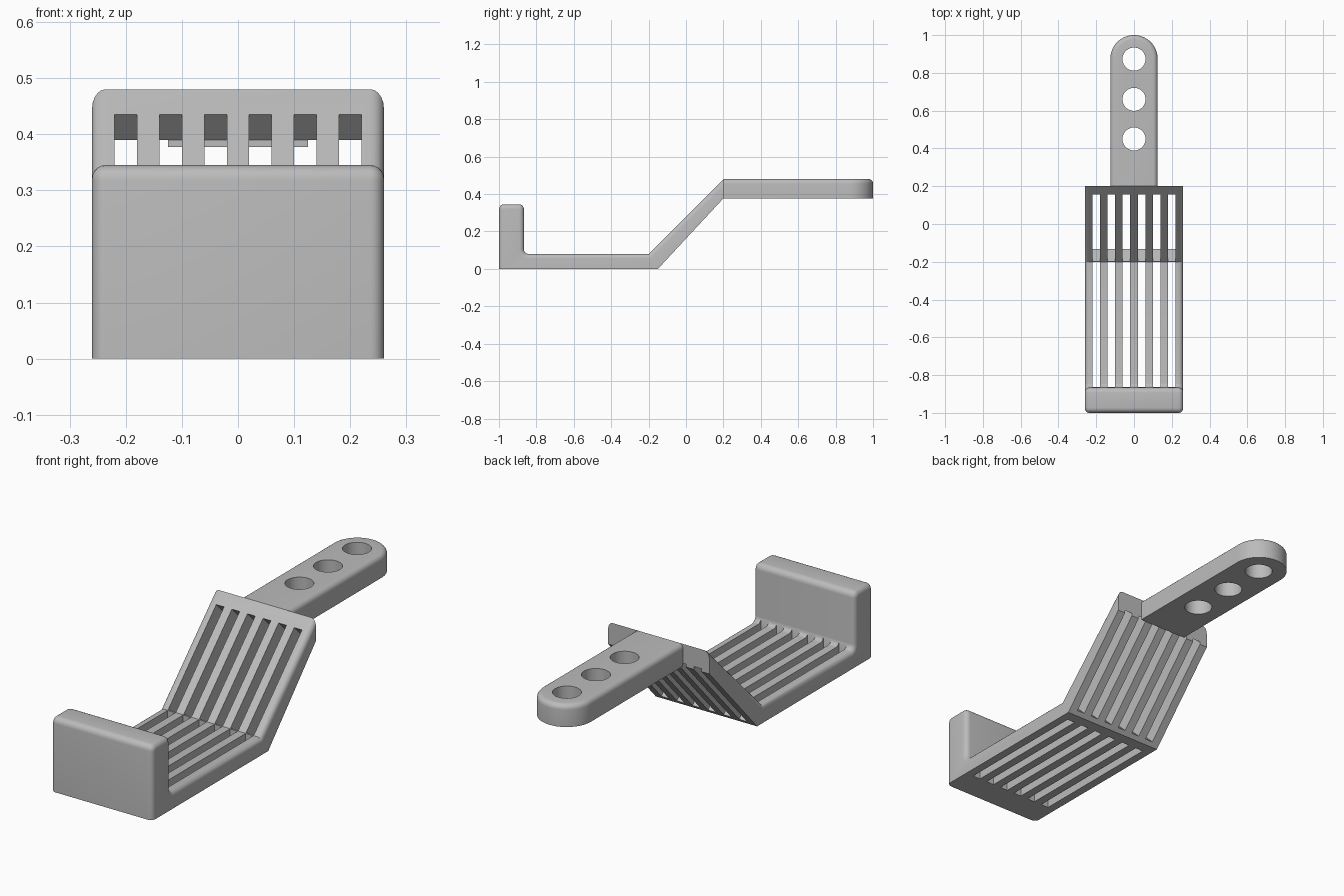
import bpy, bmesh, math
from mathutils import Vector

if "Cube" in bpy.data.objects:
    bpy.data.objects.remove(bpy.data.objects["Cube"])

grey = bpy.data.materials.new("plain grey")
grey.diffuse_color = (0.5, 0.5, 0.5, 1)
grey.use_nodes = True
grey.node_tree.nodes["Principled BSDF"].inputs["Base Color"].default_value = grey.diffuse_color
HALF_W, ROUND = 0.26, 0.024
SLOTS = [-0.2 + 0.08 * i for i in range(6)]


def fillet(prev, corner, nxt, r, n=5):
    """Arc points replacing a right-angled corner."""
    c = Vector(corner)
    a = (Vector(prev) - c).normalized()
    b = (Vector(nxt) - c).normalized()
    mid = c + r * (a + b)
    return [tuple(mid - r * (b * math.cos(t) + a * math.sin(t)))
            for t in (math.pi / 2 * i / n for i in range(n + 1))]


def prism(bm, pts, to3d, lo, hi):
    """Extrude a flat outline between two depths."""
    a = [bm.verts.new(to3d(p, lo)) for p in pts]
    b = [bm.verts.new(to3d(p, hi)) for p in pts]
    bm.faces.new(a)
    bm.faces.new(b[::-1])
    for i in range(len(pts)):
        j = (i + 1) % len(pts)
        bm.faces.new((a[i], b[i], b[j], a[j]))
    return a, b


def chain(bm, verts):
    return [bm.edges.get(p) for p in zip(verts, verts[1:])]


def finish(bm, name):
    bmesh.ops.recalc_face_normals(bm, faces=bm.faces)
    me = bpy.data.meshes.new(name)
    bm.to_mesh(me)
    bm.free()
    ob = bpy.data.objects.new(name, me)
    me.materials.append(grey)
    bpy.context.collection.objects.link(ob)
    return ob


def cut(ob, cutter):
    mod = ob.modifiers.new("cut", 'BOOLEAN')
    mod.operation, mod.solver, mod.object = 'DIFFERENCE', 'EXACT', cutter
    bpy.context.view_layer.objects.active = ob
    bpy.ops.object.modifier_apply(modifier=mod.name)
    bpy.data.objects.remove(cutter)


def smooth(ob):
    bpy.ops.object.select_all(action='DESELECT')
    ob.select_set(True)
    bpy.context.view_layer.objects.active = ob
    bpy.ops.object.shade_smooth_by_angle(angle=math.radians(30))


def side(p, x):
    return (x, p[0], p[1])


def plan(p, z):
    return (p[0], p[1], z)


# Slotted tray: front wall, floor and ramp as one bent profile
wall_f, wall_b, top, floor = -1.0, -0.866, 0.345, 0.08
upper = [(wall_f, 0)]
upper += fillet((wall_f, 0), (wall_f, top), (wall_b, top), 0.027)
upper += fillet((wall_f, top), (wall_b, top), (wall_b, floor), 0.027)
upper += fillet((wall_b, top), (wall_b, floor), (-0.2, floor), 0.024)
upper += [(-0.2, floor), (0.2, 0.48)]
under = [(0.2, 0.377), (-0.15, 0)]
bm = bmesh.new()
a, b = prism(bm, upper + under, side, -HALF_W, HALF_W)
n = len(upper)
bmesh.ops.recalc_face_normals(bm, faces=bm.faces)
bmesh.ops.bevel(bm, geom=chain(bm, a[:n]) + chain(bm, b[:n]), offset=ROUND,
                segments=5, profile=0.5, affect='EDGES', clamp_overlap=False)
tray = finish(bm, "slotted_tray")

# Floor slots, then ramp slots cut square to the ramp
floor_slot = [(-0.864, -0.1), (-0.202, -0.1), (-0.202, 0.15), (-0.864, 0.15)]
ramp_slot = [(-0.298, 0.182), (-0.108, -0.008), (0.245, 0.345), (0.055, 0.535)]
for outline in (floor_slot, ramp_slot):
    bm = bmesh.new()
    for x in SLOTS:
        prism(bm, outline, side, x - 0.02, x + 0.02)
    cut(tray, finish(bm, "slot_cutter"))
smooth(tray)

# Handle with a round end and softened top rim
r = 0.125
outline = [(r, 0.2)]
outline += [(r * math.cos(t), 1 - r + r * math.sin(t))
            for t in (math.pi * i / 32 for i in range(33))]
outline += [(-r, 0.2)]
bm = bmesh.new()
a, b = prism(bm, outline, plan, 0.377, 0.48)
bmesh.ops.recalc_face_normals(bm, faces=bm.faces)
bmesh.ops.bevel(bm, geom=chain(bm, b), offset=ROUND, segments=5, profile=0.5,
                affect='EDGES', clamp_overlap=False)
handle = finish(bm, "handle")

# Three round holes through the handle
bm = bmesh.new()
for y in (0.45, 0.66, 0.873):
    ring = [(0.061 * math.cos(math.tau * i / 48), y + 0.061 * math.sin(math.tau * i / 48))
            for i in range(48)]
    prism(bm, ring, plan, 0.2, 0.6)
cut(handle, finish(bm, "hole_cutter"))
smooth(handle)
